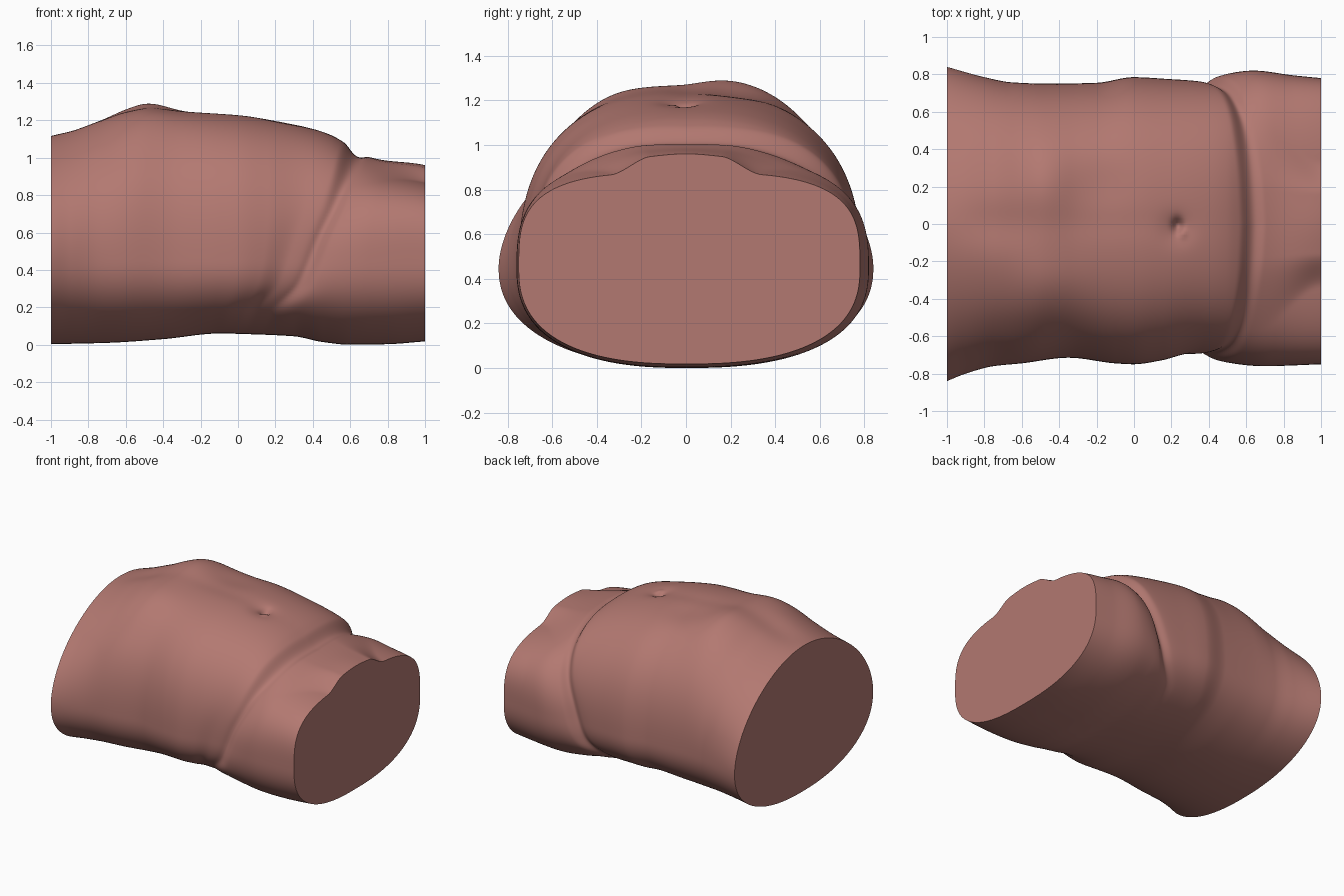
import bpy, bmesh
from math import sin, cos, pi, exp, degrees, asin

if "Cube" in bpy.data.objects:
    bpy.data.objects.remove(bpy.data.objects["Cube"])

# Body profiles along x (key, value)
BELLY_TOP = [(-1, 1.12), (-.9, 1.15), (-.75, 1.205), (-.6, 1.25), (-.48, 1.265), (-.3, 1.25), (0, 1.23),
             (.2, 1.20), (.4, 1.155), (.5, 1.12), (.6, 1.06), (.7, .99), (1, .8)]
HIP_TOP = [(-1, 1.1), (.4, 1.04), (.63, .975), (.8, .92), (1, .875)]
BOTTOM = [(-1, .003), (-.7, .01), (-.4, .03), (-.1, .06), (.1, .055), (.3, .045), (.45, .015),
          (.6, 0), (.8, .003), (1, .018)]
LEFT = [(-1, .84), (-.8, .785), (-.65, .757), (-.45, .75), (-.2, .755), (0, .785), (.2, .775),
        (.36, .765), (.43, .757), (.5, .795), (.65, .82), (.85, .795), (1, .78)]
RIGHT = [(-1, .84), (-.9, .80), (-.75, .76), (-.6, .745), (-.35, .715), (-.1, .745), (0, .75),
         (.15, .73), (.3, .695), (.4, .695), (.5, .735), (.7, .76), (1, .75)]
POWER = [(-1, 1.8), (-.75, 2.1), (-.5, 2.4), (0, 2.5), (.5, 2.5), (1, 2.6)]
# Groin crease: angle around the section -> x position
CREASE = [(-90, .1), (-25, .2), (-10, .33), (10, .43), (25, .51), (45, .575), (70, .615), (90, .625)]
ZC = .45
RINGS, SEG = 200, 260


def curve(keys, x):
    """Smooth interpolation through keys."""
    x = max(keys[0][0], min(keys[-1][0], x))
    n = len(keys)
    for i in range(n - 1):
        (x0, y0), (x1, y1) = keys[i], keys[i + 1]
        if x <= x1:
            break
    h = x1 - x0
    d = (y1 - y0) / h

    def slope(j):
        if j == 0 or j == n - 1:
            return d
        a = (keys[j][1] - keys[j-1][1]) / (keys[j][0] - keys[j-1][0])
        b = (keys[j+1][1] - keys[j][1]) / (keys[j+1][0] - keys[j][0])
        return 0 if a * b <= 0 else 2 * a * b / (a + b)
    t = (x - x0) / h
    return (y0 * (1 + 2*t) * (1-t)**2 + slope(i) * h * t * (1-t)**2
            + y1 * t*t * (3 - 2*t) + slope(i+1) * h * t*t * (t-1))


def step(a, b, v):
    t = max(0, min(1, (v - a) / (b - a)))
    return t * t * (3 - 2 * t)


def hill(x, y, cx, cy, sx, sy):
    return exp(-((x - cx) / sx)**2 - ((y - cy) / sy)**2)


def radius(c, s, w, h, n):
    return ((abs(c) / w)**n + (abs(s) / h)**n)**(-1 / n)


def body_point(x, a):
    c, s = cos(a), sin(a)
    ang = degrees(asin(max(-1, min(1, s))))
    cx = curve(CREASE, ang)
    # widths follow the slanted crease
    xs = x - (cx - .42) * exp(-((x - cx) / .25)**2)
    w = curve(LEFT if c > 0 else RIGHT, xs)
    if s < 0:
        r = radius(c, s, w, ZC - curve(BOTTOM, x), 2.25 + .25 * step(-1, 1, x))
    else:
        belly = radius(c, s, w, curve(BELLY_TOP, x) - ZC, curve(POWER, x))
        hip = radius(c, s, w, curve(HIP_TOP, x) - ZC, 2.5 + .8 * step(.5, 1, x))
        t = step(cx - .06, cx + .06, x)
        r = belly * (1 - t) + hip * t
    # soft crease groove, fading out underneath and at the midline
    fade = step(-28, 5, ang) * (1 - .6 * step(25, 60, ang))
    r -= .012 * fade * exp(-((x - cx - .01) / .035)**2)
    r -= .008 * step(-30, -8, ang) * step(60, 10, ang) * exp(-((x - cx - .03) / .07)**2)
    y, z = r * c, ZC + r * s
    if s > 0:
        up = step(.1, .5, s)
        # pubic mound with thigh folds beside it
        near_end = step(.65, 1, x)
        half = .40 - .14 * near_end
        soft = .22 - .12 * near_end
        mound = 1 - step(half - soft, half + soft * .8, abs(y))
        crest = .9 + .1 * cos(min(abs(y) / half, 1) * pi)
        z += up * step(cx - .03, cx + .08, x) * mound * crest * (.05 + .035 * near_end)
        # rib swelling, midline and waist hollows
        z += up * (.035 * hill(x, y, -.48, .22, .16, .2) + .012 * hill(x, y, -.45, -.32, .2, .15)
                   + .015 * hill(x, y, -.4, .42, .3, .15)
                   - .018 * hill(x, y, -.75, 0, .2, .12) - .012 * hill(x, y, -.15, .2, .16, .14)
                   - .012 * hill(x, y, -.5, -.58, .3, .1) - .005 * hill(x, y, -.1, 0, .4, .08))
        # navel
        z += up * (-.045 * hill(x, y, .235, -.01, .028, .035) - .022 * hill(x, y, .23, -.025, .08, .08)
                   + .018 * hill(x, y, .255, -.045, .025, .025))
    return (x, y, z)


bm = bmesh.new()
rings = []
for i in range(RINGS + 1):
    x = -1 + 2 * i / RINGS
    rings.append([bm.verts.new(body_point(x, 2 * pi * (j + .5) / SEG)) for j in range(SEG)])
for r0, r1 in zip(rings, rings[1:]):
    for j in range(SEG):
        k = (j + 1) % SEG
        bm.faces.new((r0[j], r0[k], r1[k], r1[j]))
# flat cut ends
bm.faces.new(rings[0])
bm.faces.new(rings[-1])
bmesh.ops.recalc_face_normals(bm, faces=bm.faces)
mesh = bpy.data.meshes.new("abdomen")
bm.to_mesh(mesh)
bm.free()
abdomen = bpy.data.objects.new("abdomen", mesh)
bpy.context.collection.objects.link(abdomen)

skin = bpy.data.materials.new("skin")
skin.diffuse_color = (.45, .19, .165, 1)
skin.use_nodes = True
skin.node_tree.nodes["Principled BSDF"].inputs["Base Color"].default_value = skin.diffuse_color
mesh.materials.append(skin)
bpy.context.view_layer.objects.active = abdomen
abdomen.select_set(True)
bpy.ops.object.shade_smooth_by_angle(angle=1.0)
